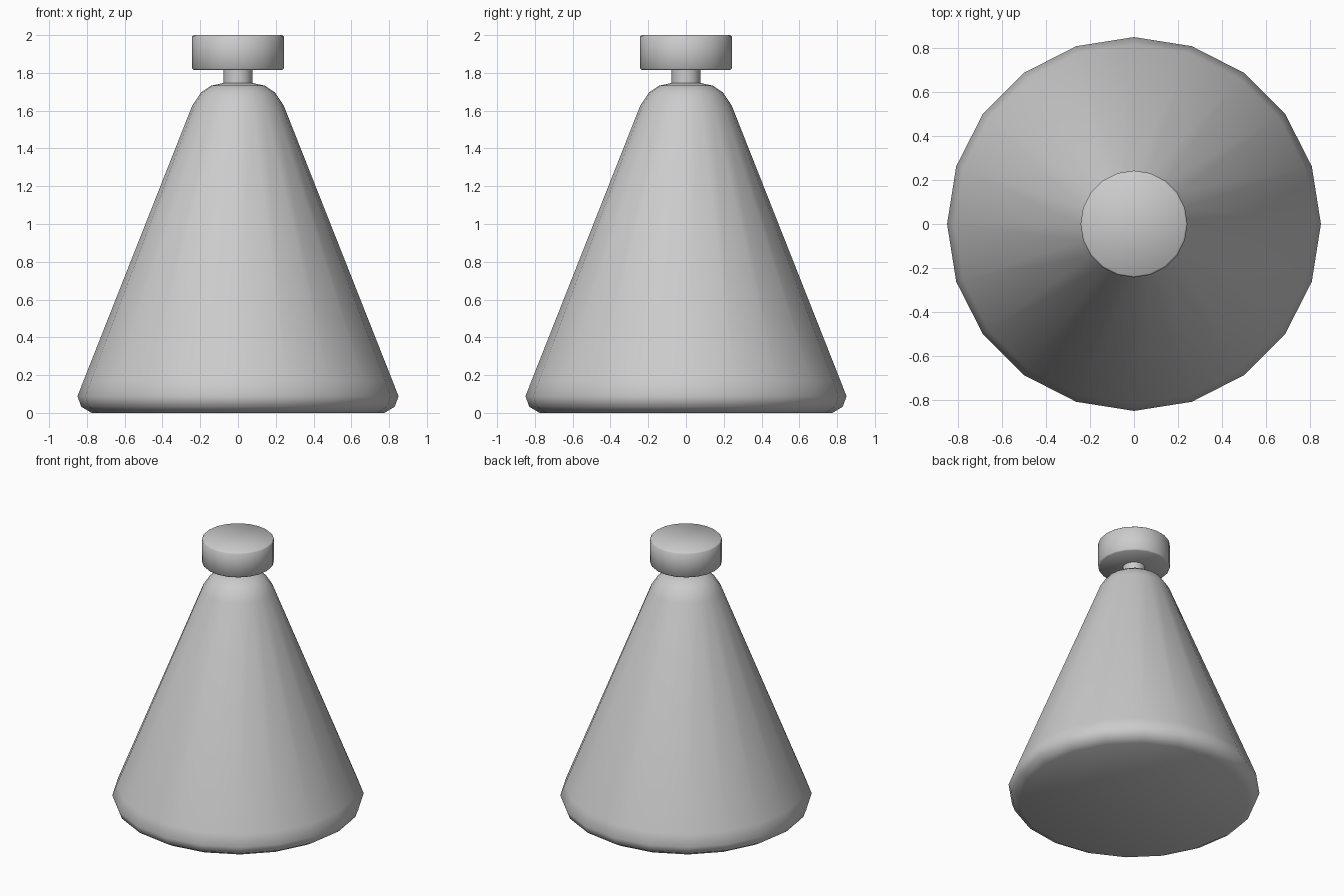
import bpy, bmesh, math

if "Cube" in bpy.data.objects:
    bpy.data.objects.remove(bpy.data.objects["Cube"])

SIDES = 20


def lathe(name, profile, angle=50):
    """Revolve (radius, height) points around z, closed with flat end caps."""
    bm = bmesh.new()
    rings = []
    for r, z in profile:
        rings.append([bm.verts.new((r * math.cos(2 * math.pi * i / SIDES),
                                    r * math.sin(2 * math.pi * i / SIDES), z))
                      for i in range(SIDES)])
    for a, b in zip(rings, rings[1:]):
        for i in range(SIDES):
            j = (i + 1) % SIDES
            bm.faces.new((a[i], a[j], b[j], b[i]))
    bm.faces.new(rings[0][::-1])
    bm.faces.new(rings[-1])
    mesh = bpy.data.meshes.new(name)
    bm.to_mesh(mesh)
    bm.free()
    obj = bpy.data.objects.new(name, mesh)
    bpy.context.collection.objects.link(obj)
    bpy.ops.object.select_all(action='DESELECT')
    obj.select_set(True)
    bpy.context.view_layer.objects.active = obj
    bpy.ops.object.shade_smooth_by_angle(angle=math.radians(angle))
    return obj


# Conical body with rounded base rim and shoulder
lathe("cone_body", [(0.775, 0.0), (0.83, 0.033), (0.85, 0.088), (0.818, 0.17),
                    (0.243, 1.625), (0.197, 1.695), (0.143, 1.732), (0.06, 1.75)])

# Short neck between body and cap
lathe("neck", [(0.076, 1.74), (0.076, 1.82)])

# Flat round cap with slightly softened edges
lathe("cap", [(0.235, 1.815), (0.243, 1.823), (0.243, 1.992), (0.235, 2.0)])
